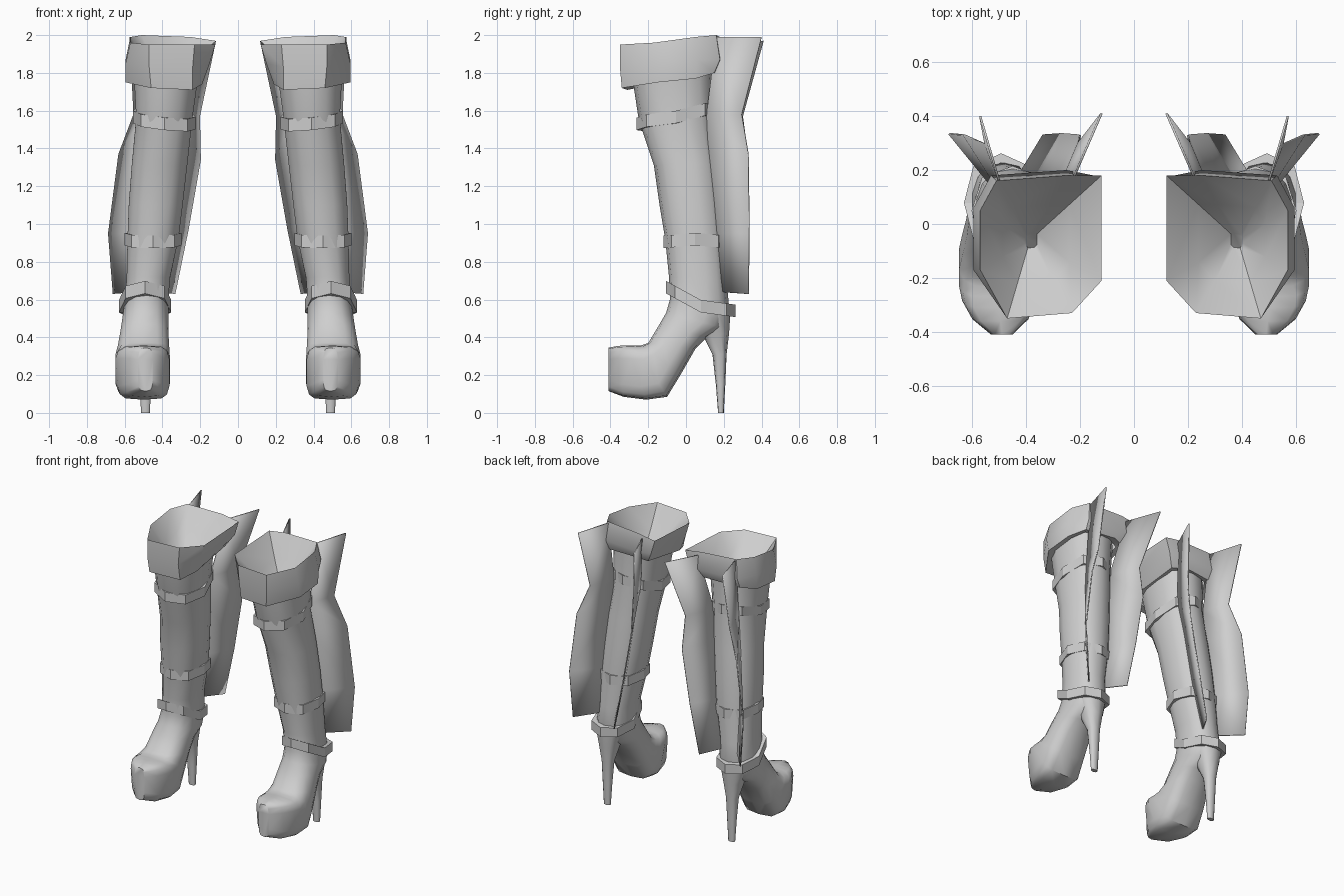
import bpy, bmesh, math
from mathutils import Vector

cube = bpy.data.objects.get("Cube")
if cube:
    bpy.data.objects.remove(cube, do_unlink=True)

grey = bpy.data.materials.new("light_grey")
grey.use_nodes = True
grey.diffuse_color = (0.62, 0.62, 0.62, 1)
grey.node_tree.nodes["Principled BSDF"].inputs["Base Color"].default_value = (0.62, 0.62, 0.62, 1)


def finish(name, bm, angle=None, thickness=0, recalc=True):
    """Turn a one-sided bmesh into a mirrored pair of parts."""
    if recalc:
        bmesh.ops.recalc_face_normals(bm, faces=bm.faces)
    me = bpy.data.meshes.new(name)
    bm.to_mesh(me)
    bm.free()
    me.materials.append(grey)
    ob = bpy.data.objects.new(name, me)
    bpy.context.collection.objects.link(ob)
    if angle:
        bpy.ops.object.select_all(action='DESELECT')
        ob.select_set(True)
        bpy.context.view_layer.objects.active = ob
        bpy.ops.object.shade_smooth_by_angle(angle=math.radians(angle))
    mirror = ob.modifiers.new("pair", 'MIRROR')
    mirror.use_mirror_merge = False
    if thickness:
        solid = ob.modifiers.new("thickness", 'SOLIDIFY')
        solid.thickness = thickness
        solid.offset = 0
    return ob


def power(v, p):
    return math.copysign(abs(v) ** p, v)


def ring(front, back, xc, w, p=0.85, n=14):
    """Rounded section spanning a front and a back point (y, z), half width w."""
    f, b = Vector((0, *front)), Vector((0, *back))
    mid, half = (f + b) / 2, (f - b) / 2
    pts = []
    for i in range(n):
        t = 2 * math.pi * i / n
        pts.append(mid + half * power(math.cos(t), p)
                   + Vector((xc + w * power(math.sin(t), p), 0, 0)))
    return pts


def loft(rings, closed=True, cap_start=False, cap_end=False):
    bm = bmesh.new()
    rows = [[bm.verts.new(p) for p in r] for r in rings]
    n = len(rows[0])
    for a, b in zip(rows, rows[1:]):
        for i in range(n if closed else n - 1):
            j = (i + 1) % n
            bm.faces.new((a[i], a[j], b[j], b[i]))
    if cap_start:
        bm.faces.new(rows[0])
    if cap_end:
        bm.faces.new(rows[-1])
    return bm


# Shaft and platform foot: one sweep whose sections tilt from leg to toe
sections = [
    ((-.285, 1.78), (.14, 1.82), .38, .175, .85),
    ((-.25, 1.55), (.145, 1.58), .39, .152, .85),
    ((-.17, 1.31), (.17, 1.33), .415, .150, .85),
    ((-.14, 1.10), (.19, 1.12), .435, .146, .85),
    ((-.11, .92), (.205, .93), .450, .138, .85),
    ((-.09, .72), (.215, .70), .475, .117, .85),
    ((-.085, .60), (.23, .54), .485, .118, .85),
    ((-.105, .53), (.20, .45), .490, .125, .85),
    ((-.14, .47), (.11, .40), .495, .128, .8),
    ((-.20, .37), (.05, .34), .500, .138, .75),
    ((-.235, .358), (-.03, .20), .505, .146, .65),
    ((-.27, .357), (-.10, .085), .505, .146, .5),
    ((-.31, .357), (-.21, .07), .500, .138, .45),
    ((-.36, .355), (-.33, .085), .495, .105, .45),
    ((-.41, .345), (-.41, .115), .490, .040, .5),
]
finish("boot_shaft_and_foot", loft([ring(*s) for s in sections], cap_end=True), 50)

# Stiletto heel
heel = [(.53, .02, .235, .100), (.42, .085, .228, .066), (.31, .14, .215, .042),
        (.15, .158, .208, .032), (0, .17, .20, .024)]
finish("heel", loft([ring((y0, z), (y1, z), .49, w, .8, 10) for z, y0, y1, w in heel],
                    cap_start=True, cap_end=True), 50)

# Folded cuff, with a sunken lining inside the rim
top = [(.12, .18, 1.97), (.12, -.21, 1.95), (.23, -.33, 1.95), (.47, -.35, 1.95),
       (.57, -.17, 1.96), (.57, .05, 1.99), (.51, .16, 2.0), (.25, .18, 1.99)]
middle = [(.15, .18, 1.87), (.15, -.21, 1.85), (.24, -.33, 1.83), (.47, -.35, 1.83),
          (.595, -.17, 1.85), (.595, .06, 1.87), (.53, .18, 1.87), (.25, .20, 1.87)]
bottom = [(.20, .14, 1.79), (.19, -.20, 1.74), (.24, -.31, 1.71), (.46, -.34, 1.72),
          (.595, -.15, 1.75), (.595, .05, 1.77), (.53, .15, 1.80), (.30, .17, 1.81)]


def shrink(pts, s, dz):
    return [(.385 + (x - .385) * s, -.06 + (y + .06) * s, z + dz) for x, y, z in pts]


finish("cuff", loft([shrink(top, .1, -.24), shrink(top, .55, -.13), top, middle, bottom,
                     shrink(bottom, .8, .01)], cap_start=True), 40)


# Straps: slim bands around the leg, height varying from front to back
def strap(name, xc, w, y0, y1, heights, lean=0, h=.033, n=8):
    front, side, back = heights
    rows = []
    for inset, dz in ((.035, -h), (0, -h), (0, h), (.035, h)):
        row = []
        for x, y, _ in ring((y0 + inset, 0), (y1 - inset, 0), 0, w - inset, .85, n):
            u = (y - y0) / (y1 - y0)
            z = front + (side - front) * u * 2 if u < .5 else side + (back - side) * (u * 2 - 1)
            row.append((xc + x, y, z + lean * x + dz))
        rows.append(row)
    return finish(name, loft(rows))


strap("top_strap", .39, .165, -.262, .155, (1.53, 1.55, 1.61), .1)
strap("middle_strap", .45, .152, -.118, .215, (.905, .92, .905))
strap("ankle_strap", .492, .138, -.105, .262, (.665, .565, .54))


# Back fins: (base point, outer edge point) pairs running down the leg
def fin(name, pairs):
    return finish(name, loft(pairs, closed=False), 30, .008)


fin("outer_fin", [
    ((.50, .16, 1.99), (.57, .40, 1.99)),
    ((.49, .11, 1.58), (.55, .295, 1.58)),
    ((.51, .12, 1.36), (.63, .33, 1.37)),
    ((.53, .15, .95), (.685, .335, .95)),
    ((.54, .19, .64), (.66, .33, .63))])
fin("inner_fin", [
    ((.22, .18, 1.96), (.12, .41, 1.97)),
    ((.29, .10, 1.57), (.205, .30, 1.57)),
    ((.32, .12, 1.36), (.20, .33, 1.34)),
    ((.36, .16, .97), (.265, .335, .97)),
    ((.42, .19, .64), (.335, .33, .63))])
